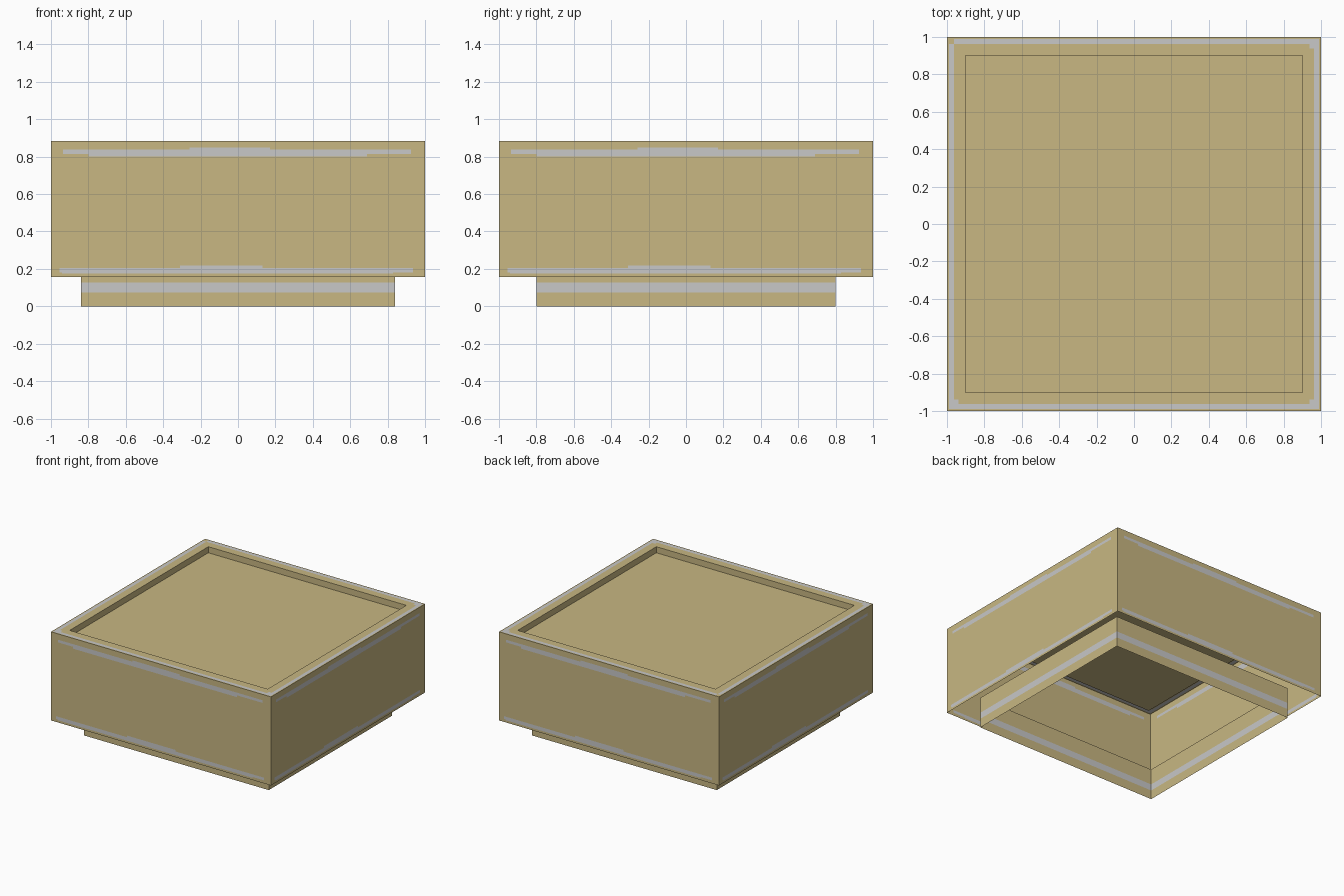
import bpy, bmesh, math
from mathutils import Matrix, Vector

if "Cube" in bpy.data.objects:
    bpy.data.objects.remove(bpy.data.objects["Cube"])


def material(name, rgb):
    m = bpy.data.materials.new(name)
    m.diffuse_color = (*rgb, 1.0)
    m.use_nodes = True
    m.node_tree.nodes["Principled BSDF"].inputs["Base Color"].default_value = m.diffuse_color
    return m


TAN = material("tan board", (0.578, 0.474, 0.223))
GREY = material("worn grey", (0.578, 0.578, 0.578))


def breaks(lo, hi, values):
    return sorted({lo, hi, *[v for v in values if lo < v < hi]})


def panel(bm, u, v, marks, place, hole=0.0):
    """Flat sheet cut along the edges of the grey marks (u0, u1, v0, v1)."""
    us = breaks(*u, [c for m in marks for c in m[:2]] + [-hole, hole] * bool(hole))
    vs = breaks(*v, [c for m in marks for c in m[2:]] + [-hole, hole] * bool(hole))
    for a, b in zip(us, us[1:]):
        for c, d in zip(vs, vs[1:]):
            mu, mv = (a + b) / 2, (c + d) / 2
            if abs(mu) < hole and abs(mv) < hole:
                continue
            f = bm.faces.new([bm.verts.new(place(*p)) for p in ((a, c), (b, c), (b, d), (a, d))])
            f.material_index = int(any(m[0] < mu < m[1] and m[2] < mv < m[3] for m in marks))


def walls(bm, half_x, half_y, z0, z1, marks, flip=False):
    """Four upright sheets around the centre."""
    for k in range(4):
        w, d = (half_x, half_y) if k % 2 == 0 else (half_y, half_x)
        rot = Matrix.Rotation(k * math.pi / 2, 4, 'Z')
        s = -1 if flip else 1
        panel(bm, (-w, w), (z0, z1), marks, lambda a, b: rot @ Vector((s * a, -s * d * s, b)))


def finish(bm, name):
    bmesh.ops.remove_doubles(bm, verts=bm.verts, dist=1e-5)
    mesh = bpy.data.meshes.new(name)
    bm.to_mesh(mesh)
    bm.free()
    mesh.materials.append(TAN)
    mesh.materials.append(GREY)
    bpy.context.collection.objects.link(bpy.data.objects.new(name, mesh))


# Outer box sides, open below, with ragged worn lines near the top and bottom
worn_lines = [
    (-0.935, 0.925, 0.815, 0.837), (-0.80, 0.69, 0.80, 0.837), (-0.26, 0.17, 0.837, 0.848),
    (-0.955, 0.935, 0.182, 0.204), (-0.94, 0.83, 0.175, 0.204), (-0.31, 0.13, 0.204, 0.217),
]
bm = bmesh.new()
walls(bm, 1, 1, 0.157, 0.885, worn_lines)
finish(bm, "box_sides")

# Top rim with a worn outline and rubbed corners
i, o = 0.963, 0.99
rim_wear = [(-o, -i, -o, i), (i, o, -o, o), (-i, o, i, o), (-o, o, -o, -i),
            (i - 0.025, i, i - 0.025, i), (i - 0.025, i, -i, 0.025 - i), (-i, 0.025 - i, -i, 0.025 - i)]
bm = bmesh.new()
panel(bm, (-1, 1), (-1, 1), rim_wear, lambda a, b: Vector((a, b, 0.885)), hole=0.9)
finish(bm, "top_rim")

# Shallow recess: inner walls and floor
bm = bmesh.new()
walls(bm, 0.9, 0.9, 0.835, 0.885, [], flip=True)
panel(bm, (-0.9, 0.9), (-0.9, 0.9), [], lambda a, b: Vector((a, b, 0.835)))
finish(bm, "top_recess")

# Plinth frame, open above and below, reaching up inside the box
bm = bmesh.new()
walls(bm, 0.84, 0.80, 0.0, 0.257, [(-0.84, 0.84, 0.075, 0.128)])
finish(bm, "plinth_frame")
